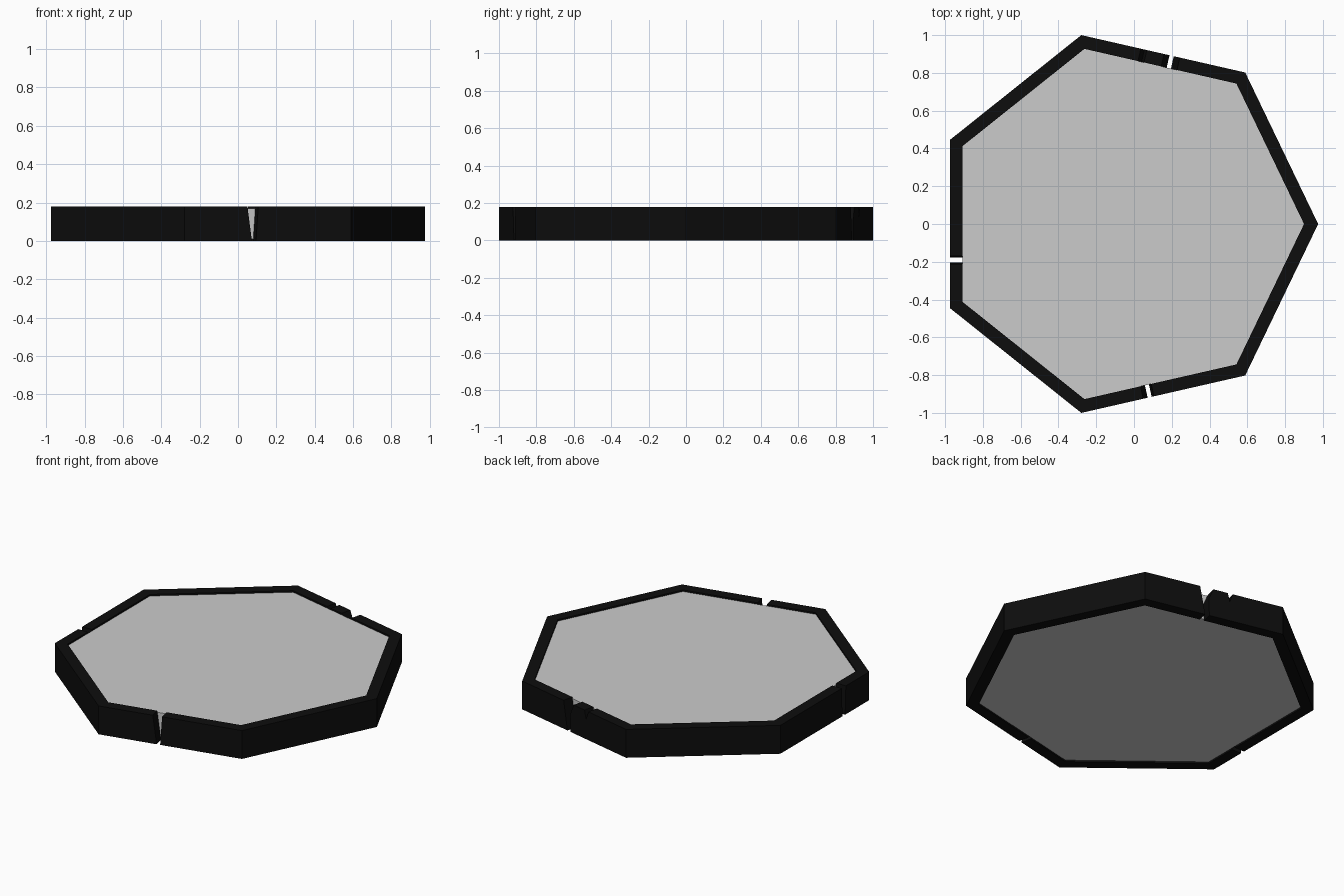
import bpy, bmesh, math
from mathutils import Vector

if "Cube" in bpy.data.objects:
    bpy.data.objects.remove(bpy.data.objects["Cube"])

N, R_OUT, R_IN, H = 7, 1.0257, 0.951, 0.18
CX = -0.0507  # shifts the heptagon so its bounding box is centred


def corner(i, r):
    a = 2 * math.pi * i / N
    return Vector((CX + r * math.cos(a), r * math.sin(a), 0))


def make_object(name, bm):
    bmesh.ops.recalc_face_normals(bm, faces=bm.faces)
    me = bpy.data.meshes.new(name)
    bm.to_mesh(me)
    bm.free()
    ob = bpy.data.objects.new(name, me)
    bpy.context.collection.objects.link(ob)
    return ob


def prism(name, points, offset):
    # extrude a flat polygon along an offset vector
    bm = bmesh.new()
    face = bm.faces.new([bm.verts.new(p) for p in points])
    ext = bmesh.ops.extrude_face_region(bm, geom=[face], use_keep_orig=True)
    bmesh.ops.translate(bm, vec=offset,
                        verts=[g for g in ext["geom"] if isinstance(g, bmesh.types.BMVert)])
    return make_object(name, bm)


# central slab, a hair lower than the rim on both faces
plate = prism("plate", [corner(i, R_IN) + Vector((0, 0, 0.01)) for i in range(N)],
              Vector((0, 0, H - 0.02)))

# heptagonal rim
bm = bmesh.new()
rings = []
for r, z in ((R_OUT, 0), (R_OUT, H), (R_IN, H), (R_IN, 0)):
    rings.append([bm.verts.new(corner(i, r) + Vector((0, 0, z))) for i in range(N)])
for k in range(4):
    a, b = rings[k], rings[(k + 1) % 4]
    for i in range(N):
        j = (i + 1) % N
        bm.faces.new((a[i], a[j], b[j], b[i]))
rim = make_object("rim", bm)
black = bpy.data.materials.new("black")
black.diffuse_color = (0.004, 0.004, 0.004, 1)
black.use_nodes = True
black.node_tree.nodes["Principled BSDF"].inputs["Base Color"].default_value = black.diffuse_color
rim.data.materials.append(black)

# notches: (side index, profile of (fraction along side, height))
T, B = H + 0.02, -0.02
notches = [
    (1, [(0.395, T), (0.44, B), (0.467, B), (0.462, 0.11), (0.505, T)]),
    (1, [(0.595, T), (0.615, 0.125), (0.645, T)]),
    (3, [(0.69, T), (0.70, B), (0.728, B), (0.738, T)]),
    (5, [(0.375, T), (0.408, B), (0.428, B), (0.445, T)]),
]
for side, profile in notches:
    p, q = corner(side, R_OUT), corner(side + 1, R_OUT)
    mid = (p + q) / 2 - Vector((CX, 0, 0))
    out = mid.normalized()
    pts = [p.lerp(q, t) + Vector((0, 0, z)) + out * 0.05 for t, z in profile]
    cutter = prism("notch_cutter", pts, out * -0.2)
    cutter.hide_render = True
    mod = rim.modifiers.new("notch", "BOOLEAN")
    mod.operation = "DIFFERENCE"
    mod.solver = "EXACT"
    mod.object = cutter
    bpy.context.view_layer.objects.active = rim
    bpy.ops.object.modifier_apply(modifier=mod.name)
    bpy.data.objects.remove(cutter)
